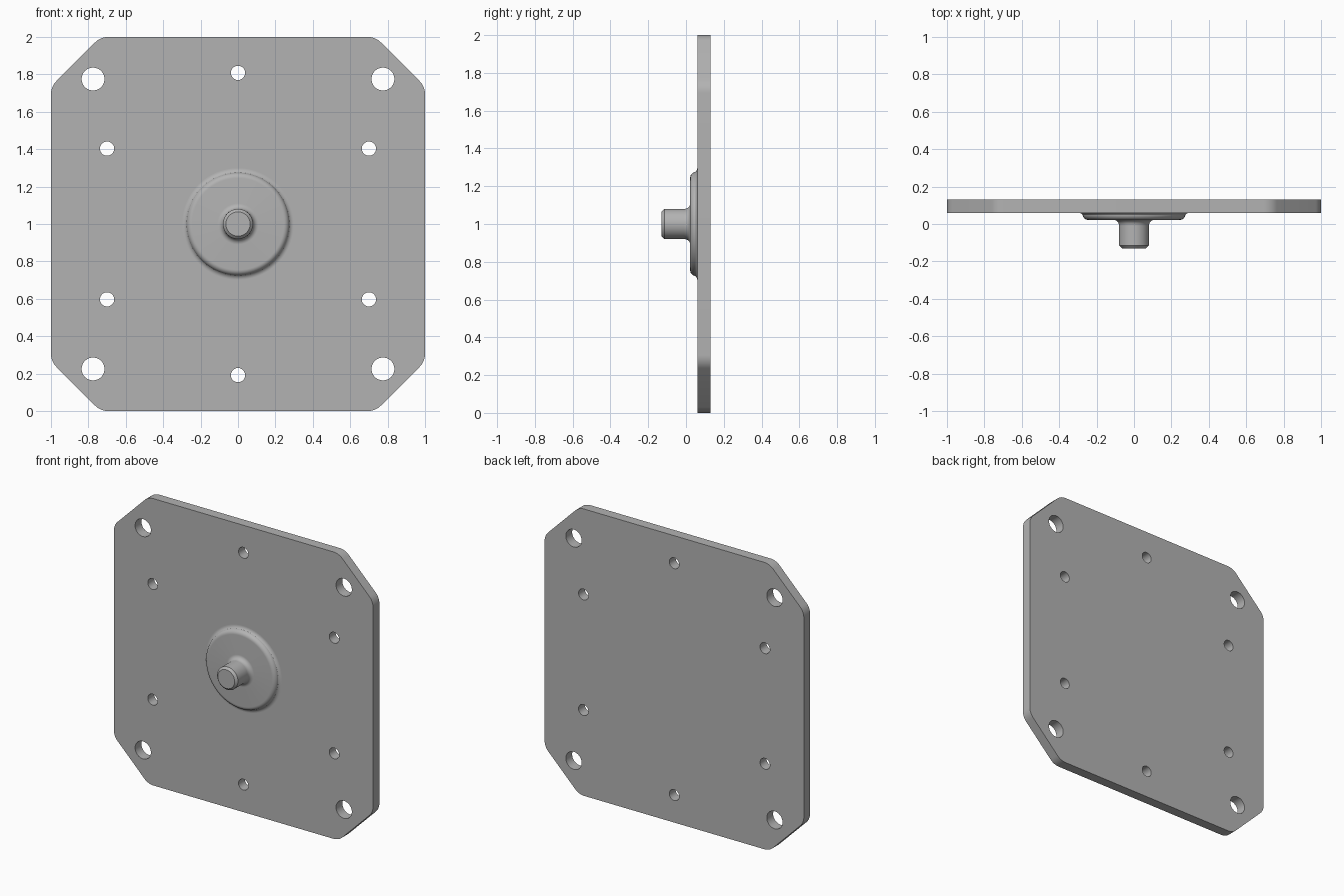
import bpy, bmesh
from math import sin, cos, pi, radians, tan
from mathutils import Matrix, Vector

if "Cube" in bpy.data.objects:
    bpy.data.objects.remove(bpy.data.objects["Cube"])

steel = bpy.data.materials.new("grey_steel")
steel.use_nodes = True
GREY = (0.45, 0.45, 0.45, 1)
steel.diffuse_color = GREY
steel.node_tree.nodes["Principled BSDF"].inputs["Base Color"].default_value = GREY

CENTRE = Vector((0, 0, 1))
FRONT, BACK = 0.06, 0.13


def arc(cx, cy, r, start, end, steps):
    """Points on an arc, angles in degrees."""
    angles = [radians(start + (end - start) * i / steps) for i in range(steps + 1)]
    return [(cx + r * cos(a), cy + r * sin(a)) for a in angles]


def finish(obj):
    obj.data.materials.clear()
    obj.data.materials.append(steel)
    bpy.ops.object.select_all(action='DESELECT')
    obj.select_set(True)
    bpy.context.view_layer.objects.active = obj
    bpy.ops.object.shade_smooth_by_angle(angle=radians(32))


def lathe(name, profile, segments=96):
    """Spin a (radius, y) profile about the plate's axis."""
    bm = bmesh.new()
    verts = [bm.verts.new((r, y, 0)) for r, y in profile]
    edges = [bm.edges.new(pair) for pair in zip(verts, verts[1:])]
    bmesh.ops.spin(bm, geom=verts + edges, axis=(0, 1, 0), cent=(0, 0, 0),
                   angle=2 * pi, steps=segments)
    bmesh.ops.remove_doubles(bm, verts=bm.verts, dist=0.0002)
    bmesh.ops.holes_fill(bm, edges=[e for e in bm.edges if e.is_boundary], sides=0)
    bmesh.ops.recalc_face_normals(bm, faces=bm.faces)
    mesh = bpy.data.meshes.new(name)
    bm.to_mesh(mesh)
    bm.free()
    obj = bpy.data.objects.new(name, mesh)
    obj.location = CENTRE
    bpy.context.collection.objects.link(obj)
    finish(obj)


# Plate outline: square with cut corners, each bend rounded
HALF, BEND, R = 1.0, 0.735, 0.1
bend_centre = BEND - R * tan(radians(22.5))
outline = []
for quarter in range(4):
    turn = Matrix.Rotation(quarter * pi / 2, 2)
    corner = (arc(HALF - R, bend_centre, R, 0, 45, 8)
              + arc(bend_centre, HALF - R, R, 45, 90, 8))
    outline += [tuple(turn @ Vector(p)) for p in corner]

# Four large corner holes and six small ones
holes = [(sx * 0.775, sz * 0.775, 0.061) for sx in (-1, 1) for sz in (-1, 1)]
holes += [(sx * 0.7, sz * 0.403, 0.038) for sx in (-1, 1) for sz in (-1, 1)]
holes += [(0, sz * 0.808, 0.038) for sz in (-1, 1)]

curve = bpy.data.curves.new("mounting_plate", 'CURVE')
curve.dimensions = '2D'
curve.fill_mode = 'BOTH'
curve.extrude = (BACK - FRONT) / 2
for loop in [outline] + [arc(x, z, r, 0, 360, 48)[:-1] for x, z, r in holes]:
    spline = curve.splines.new('POLY')
    spline.points.add(len(loop) - 1)
    for point, (x, z) in zip(spline.points, loop):
        point.co = (x, z, 0, 1)
    spline.use_cyclic_u = True
plate = bpy.data.objects.new("mounting_plate", curve)
plate.matrix_world = (Matrix.Translation((0, (FRONT + BACK) / 2, 1))
                      @ Matrix.Rotation(pi / 2, 4, 'X'))
bpy.context.collection.objects.link(plate)
bpy.ops.object.select_all(action='DESELECT')
plate.select_set(True)
bpy.context.view_layer.objects.active = plate
bpy.ops.object.convert(target='MESH')
plate = bpy.context.object
bm = bmesh.new()
bm.from_mesh(plate.data)
bmesh.ops.remove_doubles(bm, verts=bm.verts, dist=0.0001)
bmesh.ops.recalc_face_normals(bm, faces=bm.faces)
bm.to_mesh(plate.data)
bm.free()
finish(plate)

# Raised round boss, blended into the plate and into the pin
FACE, PIN_R, BLEND = 0.022, 0.08, 0.03
boss = [(0.298, FRONT + 0.005)]
boss += arc(0.298, 0.03, 0.03, 90, 150, 8)
boss += arc(0.245, 0.052, 0.03, 0, -90, 8)
boss += arc(PIN_R + BLEND, FACE - BLEND, BLEND, 90, 180, 8)
lathe("round_boss", boss)

# Centre pin with a chamfered tip
TIP, CHAMFER = -0.13, 0.015
lathe("centre_pin", [(PIN_R, FACE), (PIN_R, TIP + CHAMFER), (PIN_R - CHAMFER, TIP), (0, TIP)], 64)
